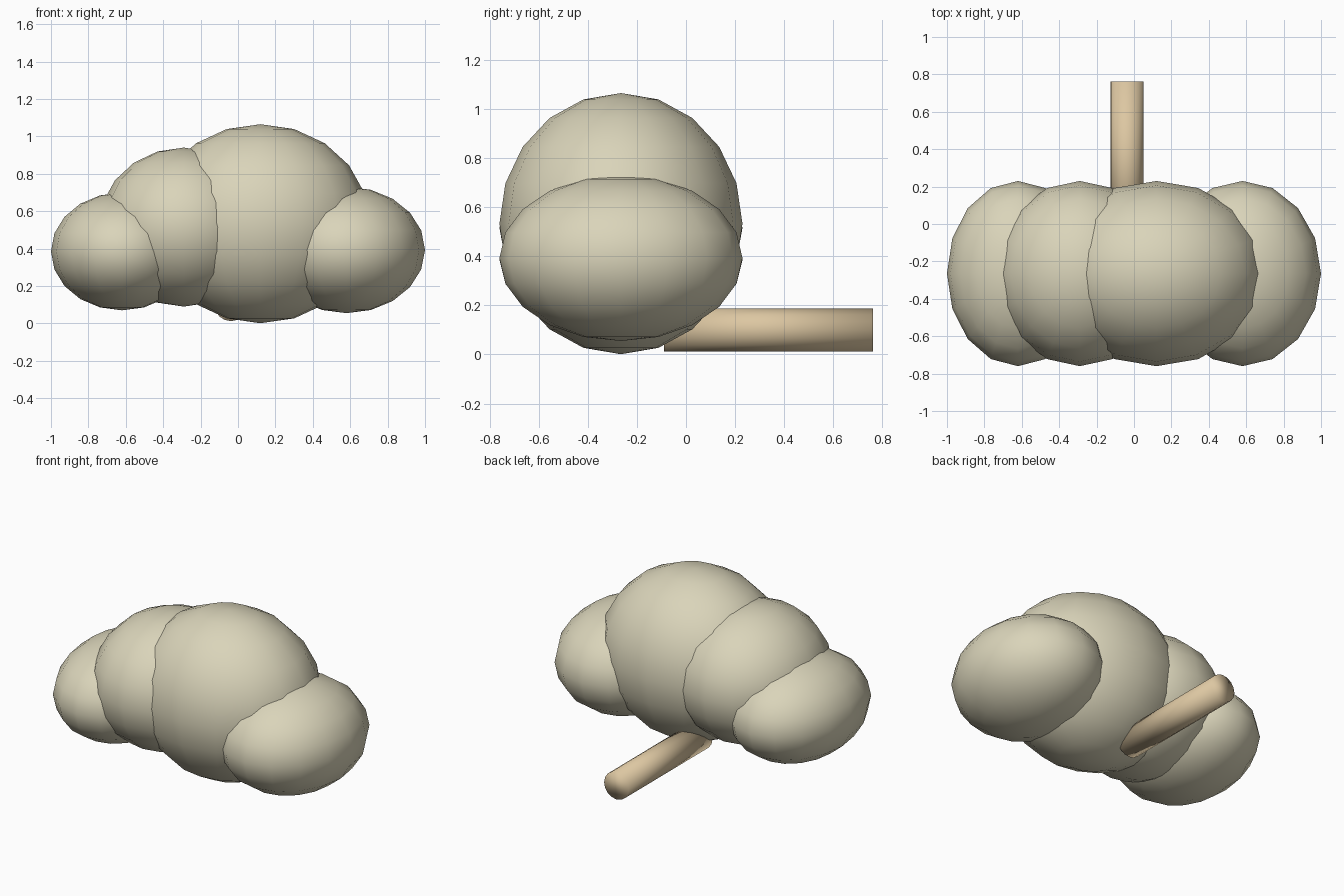
import bpy, bmesh, math
from mathutils import Matrix

if "Cube" in bpy.data.objects:
    bpy.data.objects.remove(bpy.data.objects["Cube"])


def material(name, rgb):
    m = bpy.data.materials.new(name)
    m.diffuse_color = (*rgb, 1.0)
    m.use_nodes = True
    m.node_tree.nodes["Principled BSDF"].inputs["Base Color"].default_value = m.diffuse_color
    return m


cream = material("cream", (0.70, 0.66, 0.49))
tan = material("tan_wood", (0.72, 0.57, 0.36))


def finish(name, bm, mat):
    for f in bm.faces:
        f.smooth = True
    me = bpy.data.meshes.new(name)
    bm.to_mesh(me)
    bm.free()
    me.materials.append(mat)
    ob = bpy.data.objects.new(name, me)
    bpy.context.collection.objects.link(ob)
    return ob


# Puffy lobes: squashed 16 x 10 spheres (centre x, centre z, radius x, radius z)
DEPTH_CENTRE, DEPTH_RADIUS = -0.265, 0.495
lobes = {
    "left_lobe": (-0.62, 0.385, 0.38, 0.315),
    "left_middle_lobe": (-0.29, 0.515, 0.455, 0.425),
    "large_lobe": (0.12, 0.533, 0.585, 0.532),
    "right_lobe": (0.58, 0.393, 0.42, 0.338),
}
for name, (x, z, rx, rz) in lobes.items():
    bm = bmesh.new()
    bmesh.ops.create_uvsphere(
        bm, u_segments=16, v_segments=10, radius=1,
        matrix=Matrix.Translation((x, DEPTH_CENTRE, z))
        @ Matrix.Diagonal((rx, DEPTH_RADIUS, rz, 1)))
    finish(name, bm, cream)

# Round peg lying along y, sticking out of the back
y0, y1 = -0.09, 0.762
bm = bmesh.new()
bmesh.ops.create_cone(
    bm, cap_ends=True, segments=16, radius1=0.088, radius2=0.088, depth=y1 - y0,
    matrix=Matrix.Translation((-0.038, (y0 + y1) / 2, 0.1))
    @ Matrix.Rotation(math.pi / 2, 4, 'X'))
finish("back_peg", bm, tan)
